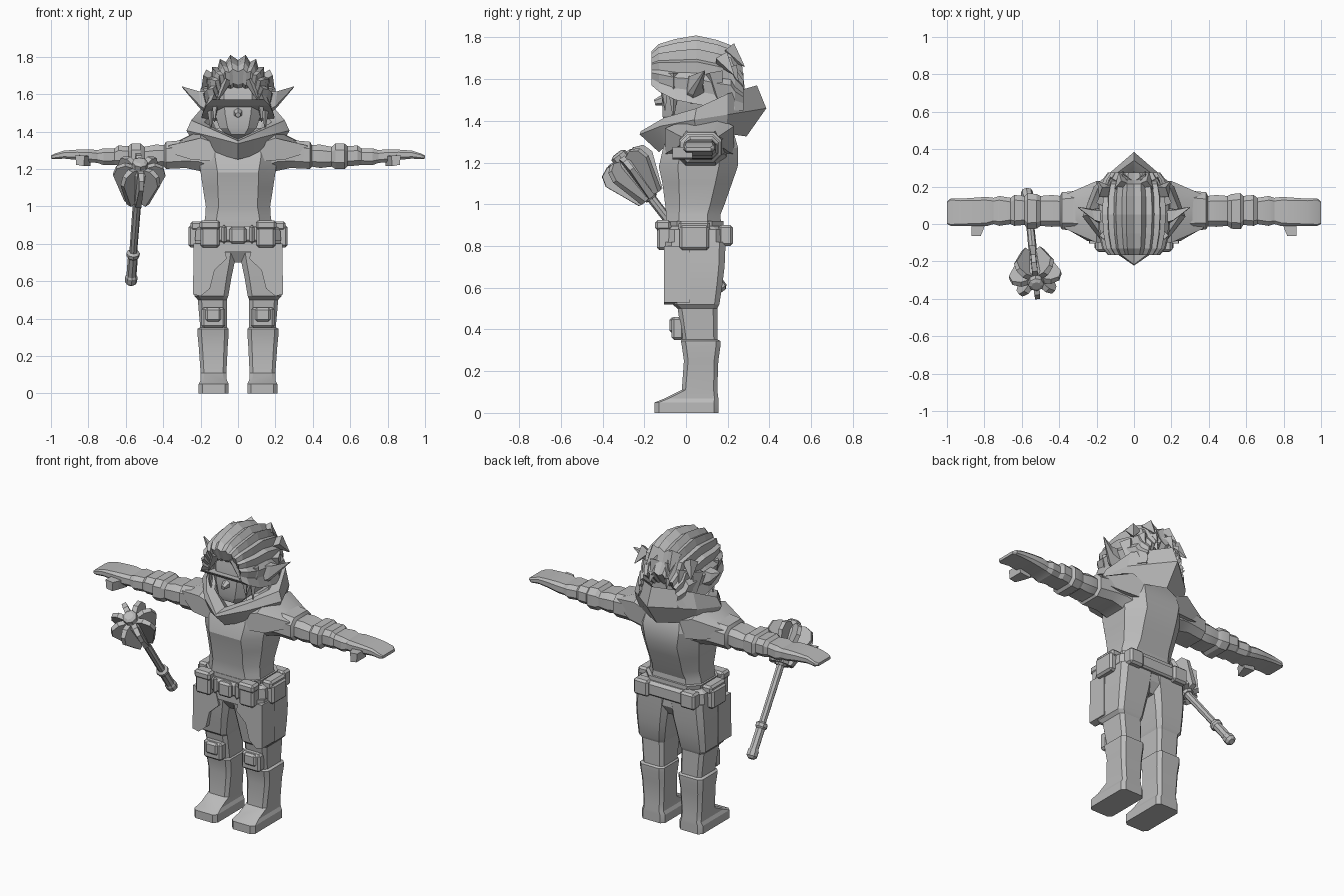
import bpy, bmesh, math
from mathutils import Vector, Matrix

grey = bpy.data.materials.new("plain grey")
grey.diffuse_color = (0.5, 0.5, 0.5, 1)


def finish(name, bm, mirror=False, smooth=True, matrix=None):
    bmesh.ops.recalc_face_normals(bm, faces=bm.faces)
    me = bpy.data.meshes.new(name)
    bm.to_mesh(me)
    bm.free()
    ob = bpy.data.objects.new(name, me)
    bpy.context.collection.objects.link(ob)
    me.materials.append(grey)
    if matrix:
        ob.matrix_world = matrix
    if mirror:
        mod = ob.modifiers.new("mirror", 'MIRROR')
        mod.use_mirror_merge = False
        # mirror across the body's centre plane
        me.transform(ob.matrix_world)
        ob.matrix_world = Matrix()
    for p in me.polygons:
        p.use_smooth = False
    if smooth:
        bpy.ops.object.select_all(action='DESELECT')
        ob.select_set(True)
        bpy.context.view_layer.objects.active = ob
        bpy.ops.object.shade_smooth_by_angle(angle=math.radians(22))
    return ob


def skin(loops, closed=True, caps=True):
    """Join equal-length loops of points with quads."""
    bm = bmesh.new()
    vs = [[bm.verts.new(p) for p in lp] for lp in loops]
    n = len(vs[0])
    for a, b in zip(vs, vs[1:]):
        for i in range(n if closed else n - 1):
            j = (i + 1) % n
            bm.faces.new((a[i], a[j], b[j], b[i]))
    if caps:
        bm.faces.new(vs[0])
        bm.faces.new(vs[-1])
    return bm


def octagon(u0, u1, v0, v1, c):
    d = c * min(u1 - u0, v1 - v0)
    return [(u0 + d, v0), (u1 - d, v0), (u1, v0 + d), (u1, v1 - d),
            (u1 - d, v1), (u0 + d, v1), (u0, v1 - d), (u0, v0 + d)]


def tower(name, rings, c=0.2, mirror=False):
    """Rings are (z, x0, x1, y0, y1)."""
    return finish(name, skin([[(x, y, r[0]) for x, y in octagon(*r[1:], c)] for r in rings]), mirror)


def beam(name, rings, c=0.25, mirror=True):
    """Rings are (x, y0, y1, z0, z1)."""
    return finish(name, skin([[(r[0], y, z) for y, z in octagon(*r[1:], c)] for r in rings]), mirror)


def box(name, x, y, z, size, mirror=False, bevel=0.012):
    bm = bmesh.new()
    bmesh.ops.create_cube(bm, size=1)
    bmesh.ops.transform(bm, matrix=Matrix.Diagonal((*size, 1)), verts=bm.verts)
    bmesh.ops.bevel(bm, geom=bm.edges[:], offset=bevel, segments=1, affect='EDGES')
    return finish(name, bm, mirror, False, Matrix.Translation((x, y, z)))


def spike(name, base, tip, r, sides=4, r2=0.002, mirror=False):
    base, tip = Vector(base), Vector(tip)
    d = tip - base
    bm = bmesh.new()
    bmesh.ops.create_cone(bm, cap_ends=True, segments=sides, radius1=r, radius2=r2, depth=d.length)
    m = Matrix.Translation((base + tip) / 2) @ d.to_track_quat('Z', 'Y').to_matrix().to_4x4()
    bmesh.ops.transform(bm, matrix=m, verts=bm.verts)
    return finish(name, bm, mirror, False)


# Legs with boots, knee pads and thigh guards
tower("leg", [(0, .05, .21, -.15, .155), (.05, .05, .21, -.15, .155), (.07, .06, .2, -.1, .155),
              (.11, .062, .2, -.02, .15), (.25, .055, .21, -.01, .155), (.32, .05, .217, -.02, .165),
              (.345, .05, .217, -.025, .165), (.352, .058, .202, -.018, .152), (.5, .06, .215, -.04, .15),
              (.52, .052, .232, -.065, .16), (.62, .035, .235, -.08, .175), (.7, .018, .235, -.09, .185),
              (.82, .0, .228, -.1, .19)], .13, True)
box("knee_pad", .132, -.04, .405, (.125, .06, .11), True)
box("knee_pad_plate", .132, -.055, .42, (.085, .05, .075), True)
guard = [(.238, .8), (.24, .53), (.2, .52), (.15, .56), (.125, .66), (.06, .72), (.08, .8)]
finish("thigh_guard", skin([[(x, y, z) for x, z in guard] for y in (-.105, .02)]), True, False)

# Pelvis, torso and belt
tower("pelvis", [(.7, -.05, .05, -.06, .15), (.76, -.15, .15, -.1, .185), (.92, -.19, .19, -.1, .18)])
tower("torso", [(.88, -.185, .185, -.1, .17), (.95, -.175, .175, -.095, .165), (1.0, -.172, .172, -.1, .185),
                (1.1, -.188, .188, -.113, .22), (1.18, -.2, .2, -.13, .248), (1.27, -.21, .21, -.11, .25),
                (1.34, -.19, .19, -.08, .23), (1.42, -.12, .12, -.02, .18)], .24)
tower("belt", [(.81, -.22, .22, -.11, .2), (.82, -.23, .23, -.12, .21), (.88, -.225, .225, -.12, .21),
               (.895, -.2, .2, -.11, .19)], .2)
box("belt_buckle", 0, -.12, .845, (.09, .04, .09))
for name, x, y, z, s in (("front_pouch", .15, -.105, .845, (.1, .07, .13)),
                         ("front_pouch_flap", .15, -.11, .9, (.11, .075, .05)),
                         ("side_pouch", .225, .04, .84, (.08, .14, .12)),
                         ("side_pouch_flap", .22, .04, .895, (.07, .15, .05)),
                         ("rear_pouch", .16, .19, .85, (.1, .07, .1)),
                         ("belt_loop", .075, -.115, .85, (.025, .035, .1))):
    box(name, x, y, z, s, True)

# Arms with sleeve folds, hands and thumbs
beam("arm", [(.12, -.07, .2, 1.16, 1.36), (.21, -.05, .19, 1.19, 1.385), (.28, -.035, .18, 1.205, 1.355),
             (.385, -.03, .17, 1.2, 1.345), (.395, -.012, .15, 1.212, 1.328), (.44, -.015, .155, 1.205, 1.33),
             (.5, -.01, .15, 1.212, 1.318), (.52, -.025, .16, 1.2, 1.335), (.57, -.028, .165, 1.2, 1.335),
             (.585, -.005, .15, 1.215, 1.322), (.64, -.01, .155, 1.218, 1.325), (.66, 0, .14, 1.222, 1.31),
             (.72, -.01, .15, 1.22, 1.31), (.75, .0, .14, 1.232, 1.3), (.79, -.012, .145, 1.235, 1.305),
             (.86, -.012, .14, 1.248, 1.303), (.93, -.01, .135, 1.255, 1.298), (.98, -.01, .137, 1.252, 1.282),
             (1.0, .0, .12, 1.255, 1.272)])
thumb = skin([[(x, y, z) for x, z in ((.8 + a, 1.215), (.865, 1.222), (.87, 1.275), (.795 + a, 1.27))]
              for y, a in ((.03, -.01), (-.03, .01), (-.065, .025))])
finish("thumb", thumb, True, False)
# Shoulder mantle lapping over the sleeves
finish("shoulder_mantle", skin([
    [(.1, y, z), (.2, y, z + .035), (.37, y * .55 + .03, 1.325), (.38, y * .5 + .035, 1.29),
     (.25, y * .9, 1.25), (.12, y, 1.24)]
    for y, z in ((-.1, 1.33), (0, 1.37), (.15, 1.375), (.23, 1.34))]), True)

# Pointed hood collar: half loops from front point to back point
half = [
    [(0, -.13, 1.25), (.13, -.09, 1.285), (.24, .05, 1.34), (.2, .19, 1.34), (0, .29, 1.325)],
    [(0, -.222, 1.335), (.15, -.12, 1.375), (.275, .04, 1.405), (.215, .2, 1.43), (0, .385, 1.46)],
    [(0, -.217, 1.35), (.145, -.105, 1.415), (.25, .05, 1.46), (.19, .2, 1.53), (0, .34, 1.57)],
    [(0, -.13, 1.36), (.12, -.06, 1.415), (.18, .05, 1.45), (.15, .18, 1.49), (0, .27, 1.52)],
    [(0, -.07, 1.32), (.09, -.03, 1.35), (.12, .05, 1.37), (.1, .13, 1.38), (0, .18, 1.38)]]
finish("hood_collar", skin([h + [(-x, y, z) for x, y, z in h[-2:0:-1]] for h in half], caps=False))

# Head, nose and ears
tower("head", [(1.34, -.06, .06, -.02, .14), (1.385, -.065, .065, -.1, .14), (1.42, -.1, .1, -.112, .17),
               (1.5, -.125, .125, -.115, .2), (1.6, -.135, .135, -.11, .21), (1.7, -.12, .12, -.09, .18)], .22)
spike("nose", (0, -.105, 1.5), (0, -.15, 1.488), .028, 6, .014)
ear = skin([[(.13, -.01, 1.5), (.15, .03, 1.48), (.16, .09, 1.53), (.15, .07, 1.61), (.14, .0, 1.61)],
            [(.2, .01, 1.535), (.205, .035, 1.525), (.22, .08, 1.56), (.225, .075, 1.61), (.21, .02, 1.615)],
            [(.298, .085, 1.638), (.299, .088, 1.636), (.3, .092, 1.638), (.3, .092, 1.641), (.298, .088, 1.641)]])
finish("ear", ear, True, False)

# Ridged hair cap: arches (y, half width, bottom z, top z) swept front to back
hair = []
N = 22
for y, w, zb, zt in ((-.09, .11, 1.56, 1.63), (-.135, .125, 1.56, 1.66), (-.165, .14, 1.57, 1.735),
                     (-.13, .17, 1.54, 1.77), (-.05, .188, 1.5, 1.795), (.05, .195, 1.48, 1.812),
                     (.15, .19, 1.46, 1.79), (.215, .175, 1.46, 1.765), (.235, .17, 1.45, 1.70),
                     (.275, .14, 1.45, 1.63), (.22, .11, 1.44, 1.55)):
    arc = []
    for i in range(N + 1):
        a = math.pi * i / N
        r = 1.0 if i % 2 == 0 else .91
        arc.append((r * w * math.copysign(abs(math.cos(a)) ** .8, math.cos(a)), y,
                    zb + r * (zt - zb) * math.sin(a) ** .8 if 0 < i < N else zb))
    hair.append(arc)
finish("hair_cap", skin(hair), smooth=False)
# Loose locks beside the face, behind the ears and at the nape
for i, (b, t, r) in enumerate((((.12, -.11, 1.63), (.125, -.1, 1.45), .035),
                               ((.145, -.06, 1.63), (.145, -.06, 1.41), .04),
                               ((.06, -.135, 1.68), (.11, -.135, 1.56), .03),
                               ((.155, .13, 1.63), (.17, .17, 1.45), .05),
                               ((.11, .2, 1.65), (.13, .26, 1.5), .05),
                               ((.05, .22, 1.68), (.06, .28, 1.55), .05),
                               ((.15, .17, 1.7), (.195, .23, 1.62), .045),
                               ((.06, .2, 1.74), (.08, .28, 1.66), .045))):
    spike("hair_lock_%d" % i, b, t, r, mirror=True)

# Flanged mace, built upright about its head and then tilted
centre = Vector((-.53, -.255, 1.145))
foot = Vector((-.572, .165, .6))
tilt = Matrix.Translation(centre) @ (centre - foot).to_track_quat('Z', 'Y').to_matrix().to_4x4()
length = (centre - foot).length


def lathe(name, profile, sides=8):
    loops = [[(r * math.cos(2 * math.pi * k / sides), r * math.sin(2 * math.pi * k / sides), z)
              for k in range(sides)] for r, z in profile]
    finish(name, skin(loops), smooth=False, matrix=tilt)


L = -length
lathe("mace_handle", [(.018, L - .02), (.033, L - .005), (.033, L + .03), (.027, L + .04), (.027, L + .16),
                      (.036, L + .17), (.036, L + .19), (.021, L + .2), (.023, -.1)])
lathe("mace_core", [(.03, -.15), (.05, -.12), (.06, .06), (.042, .09), (.042, .115), (.025, .125)])
flange = [(.02, -.135), (.07, -.14), (.115, -.03), (.14, .03), (.125, .08), (.08, .1), (.02, .08)]
for k in range(8):
    spin = Matrix.Rotation(math.pi * k / 4, 4, 'Z')
    rows = [[(r, s * (.016 - .06 * max(0, r - .07)), z) for r, z in flange] for s in (-1, 1)]
    finish("mace_flange_%d" % k, skin(rows), smooth=False, matrix=tilt @ spin)
